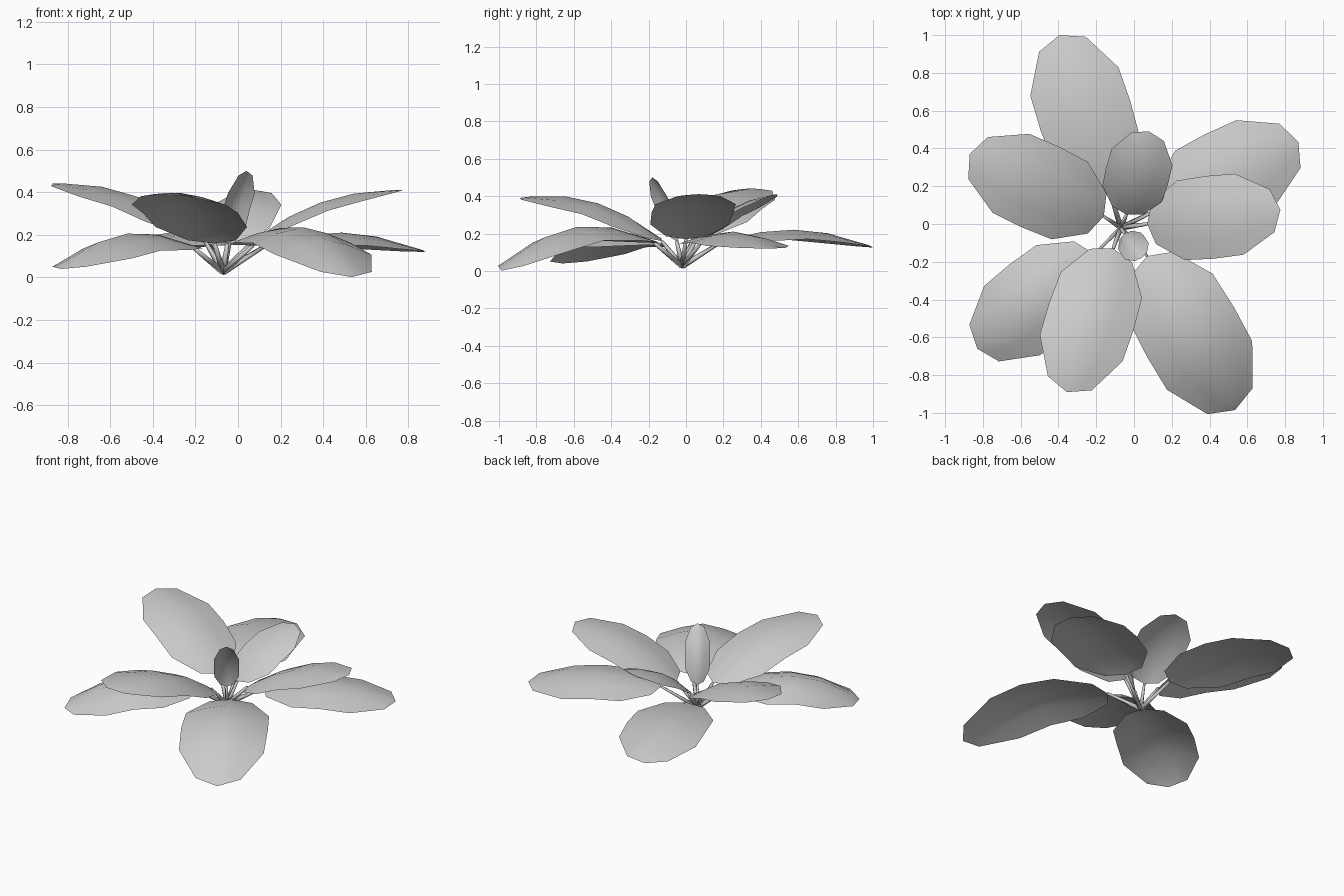
import bpy, bmesh
from mathutils import Vector

cube = bpy.data.objects.get("Cube")
if cube:
    bpy.data.objects.remove(cube, do_unlink=True)

grey = bpy.data.materials.new("leaf grey")
grey.use_nodes = True
grey.diffuse_color = (0.6, 0.6, 0.6, 1)
grey.node_tree.nodes["Principled BSDF"].inputs["Base Color"].default_value = grey.diffuse_color

ROOT = Vector((-0.07, -0.02, 0.025))
# Blade outline: position along the leaf, share of full width
OUTLINE = [(0, 0), (0.05, 0.5), (0.26, 0.96), (0.48, 1), (0.7, 0.98), (0.94, 0.52), (1, 0)]
ACROSS = (-1, -0.5, 0, 0.5, 1)


def finish(name, bm):
    mesh = bpy.data.meshes.new(name)
    bm.to_mesh(mesh)
    bm.free()
    mesh.materials.append(grey)
    mesh.shade_smooth()
    obj = bpy.data.objects.new(name, mesh)
    bpy.context.collection.objects.link(obj)


def blade(name, base, tip, crown, width, cup):
    """Arched sheet from base to tip, its edges bent down by cup."""
    base, tip = Vector(base), Vector(tip)
    side = (tip - base).cross(Vector((0, 0, 1))).normalized()
    arch = crown - (base.z + tip.z) / 2
    normal = side.cross(tip - base).normalized()
    bm = bmesh.new()
    rows = []
    for t, w in OUTLINE:
        centre = base.lerp(tip, t) + normal * arch * 4 * t * (1 - t)
        rows.append([bm.verts.new(centre + side * u * w * width / 2
                                  - normal * cup * w * w * abs(u) ** 1.4) for u in ACROSS])
    for a, b in zip(rows, rows[1:]):
        for i in range(len(ACROSS) - 1):
            bm.faces.new((a[i], a[i + 1], b[i + 1], b[i]))
    bmesh.ops.remove_doubles(bm, verts=bm.verts, dist=0.0005)
    finish(name, bm)


def stem(name, end):
    """Thin tapered four-sided stalk from the root to the blade."""
    end = Vector(end)
    axis = end - ROOT
    bm = bmesh.new()
    bmesh.ops.create_cone(bm, cap_ends=True, segments=4, radius1=0.016,
                          radius2=0.009, depth=axis.length)
    turn = Vector((0, 0, 1)).rotation_difference(axis)
    for v in bm.verts:
        v.co = turn @ v.co + ROOT + axis / 2
    finish(name, bm)


# name: base, tip, height at mid length, width, edge drop
LEAVES = {
    "low_back_leaf": ((-0.13, 0.18, 0.15), (-0.395, 1.0, 0.125), 0.22, 0.5, 0.05),
    "low_right_leaf": ((-0.21, -0.16, 0.14), (-0.83, -0.66, 0.04), 0.205, 0.48, 0.08),
    "low_front_leaf": ((0.07, -0.17, 0.15), (0.535, -0.985, 0.002), 0.235, 0.53, 0.075),
    "low_left_leaf": ((0.13, 0.08, 0.15), (0.87, 0.435, 0.12), 0.21, 0.5, 0.06),
    "high_right_leaf": ((-0.16, 0.04, 0.18), (-0.87, 0.37, 0.44), 0.39, 0.47, 0.05),
    "high_front_leaf": ((-0.11, -0.13, 0.16), (-0.355, -0.89, 0.39), 0.37, 0.47, 0.06),
    "high_left_leaf": ((0.07, 0.0, 0.17), (0.775, 0.075, 0.41), 0.36, 0.44, 0.04),
    "inner_back_leaf": ((-0.04, 0.05, 0.16), (0.08, 0.49, 0.41), 0.34, 0.34, 0.04),
    "centre_young_leaf": ((-0.05, -0.05, 0.16), (0.04, -0.18, 0.5), 0.37, 0.155, 0.04),
}
for name, (base, tip, crown, width, cup) in LEAVES.items():
    blade(name, base, tip, crown, width, cup)
    stem(name.replace("leaf", "stem"), base)
